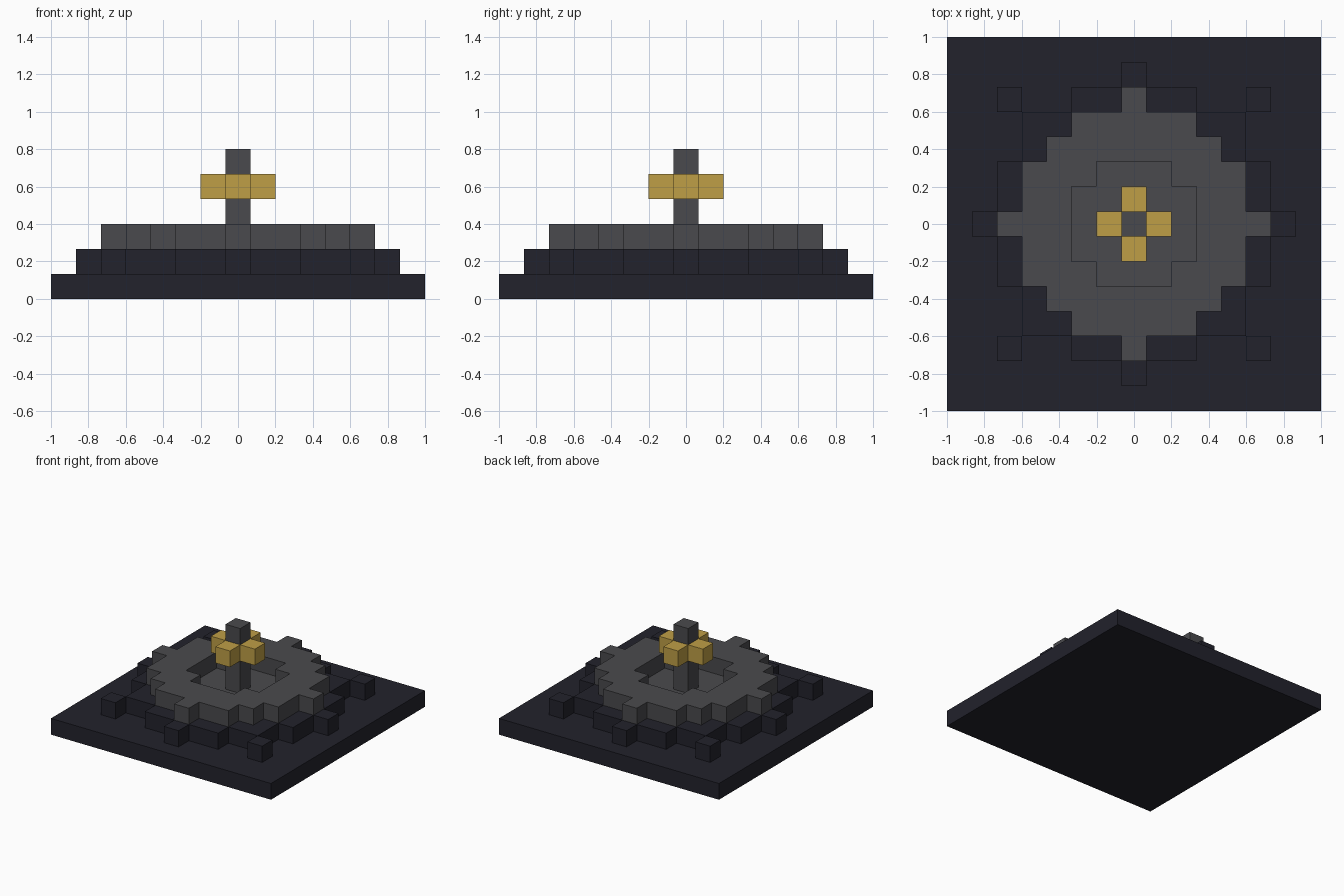
import bpy
import bmesh

cube = bpy.data.objects.get("Cube")
if cube:
    bpy.data.objects.remove(cube, do_unlink=True)

N = 7            # cells on each side of the centre cell
U = 2 / 15       # size of one block


def material(name, rgb):
    mat = bpy.data.materials.new(name)
    mat.use_nodes = True
    mat.diffuse_color = (*rgb, 1)
    mat.node_tree.nodes["Principled BSDF"].inputs["Base Color"].default_value = (*rgb, 1)
    return mat


dark = material("dark stone", (0.016, 0.016, 0.025))
grey = material("grey stone", (0.068, 0.068, 0.074))
gold = material("gold", (0.52, 0.345, 0.061))


def finish(name, bm, mat):
    bmesh.ops.recalc_face_normals(bm, faces=bm.faces)
    mesh = bpy.data.meshes.new(name)
    bm.to_mesh(mesh)
    bm.free()
    mesh.materials.append(mat)
    obj = bpy.data.objects.new(name, mesh)
    bpy.context.collection.objects.link(obj)


def box(name, mat, x, y, level, width=1, height=1):
    """Square block centred on cell x, y with its base at the given level."""
    bm = bmesh.new()
    bmesh.ops.create_cube(bm, size=1)
    for v in bm.verts:
        v.co.x = (v.co.x * width + x) * U
        v.co.y = (v.co.y * width + y) * U
        v.co.z = (v.co.z * height + level + height / 2) * U
    finish(name, bm, mat)


def layer(name, mat, level, inside):
    """One block-high slab of the cells chosen by a symmetric rule."""
    bm = bmesh.new()
    for i in range(-N, N + 1):
        for j in range(-N, N + 1):
            small, big = sorted((abs(i), abs(j)))
            if inside(small, big):
                corners = ((-.5, -.5), (.5, -.5), (.5, .5), (-.5, .5))
                bm.faces.new([bm.verts.new(((i + a) * U, (j + b) * U, level * U))
                              for a, b in corners])
    bmesh.ops.remove_doubles(bm, verts=bm.verts, dist=U / 100)
    top = bmesh.ops.extrude_face_region(bm, geom=bm.faces[:], use_keep_orig=True)
    verts = [g for g in top["geom"] if isinstance(g, bmesh.types.BMVert)]
    bmesh.ops.translate(bm, verts=verts, vec=(0, 0, U))
    finish(name, bm, mat)


# Rules take the smaller and larger distance from the centre cell
def pit(s, b):
    return b <= 2 and s + b < 4


def terrace(s, b):
    return not pit(s, b) and (b <= 4 or (b == 5 and s <= 2) or (b == 6 and s == 0))


def ring(s, b):
    disc = b <= 3 or (b == 4 and s <= 2) or (b == 5 and s == 0)
    return disc and not pit(s, b)


# Stepped base and sunken floor
box("base_slab", dark, 0, 0, 0, width=15)
layer("lower_terrace", dark, 1, terrace)
layer("pit_floor", grey, 1, pit)
layer("upper_ring", grey, 2, ring)

# Loose blocks at the corners
for sx in (-1, 1):
    for sy in (-1, 1):
        side = ("front" if sy < 0 else "back") + ("_left" if sx > 0 else "_right")
        box("corner_block_" + side, dark, 5 * sx, 5 * sy, 1)

# Central pillar with four gold arms
box("pillar", grey, 0, 0, 2, height=4)
for side, x, y in (("left", 1, 0), ("right", -1, 0), ("front", 0, -1), ("back", 0, 1)):
    box("gold_arm_" + side, gold, x, y, 4)
